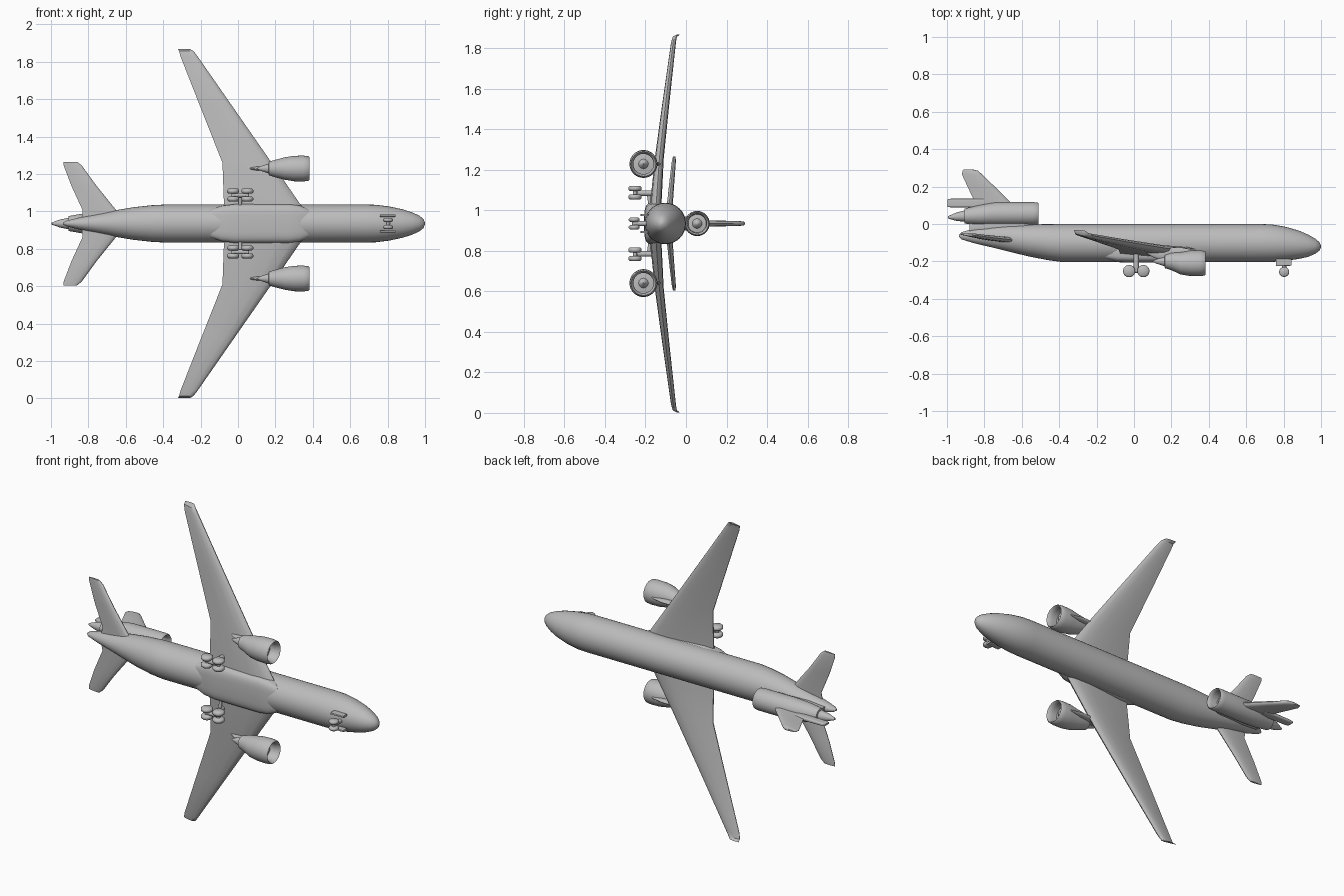
import bpy, bmesh, math
from mathutils import Vector

ZC = 0.935  # height of the centreline: nose points to +x, roof to +y, wings along z
grey = bpy.data.materials.new("plain_grey")
grey.diffuse_color = (0.5, 0.5, 0.5, 1)


def loft(name, rings, angle=40):
    """Skin a list of equal-length point rings and cap both ends."""
    bm = bmesh.new()
    rows = [[bm.verts.new(p) for p in ring] for ring in rings]
    n = len(rows[0])
    for a, b in zip(rows, rows[1:]):
        for i in range(n):
            bm.faces.new((a[i], a[(i + 1) % n], b[(i + 1) % n], b[i]))
    bm.faces.new(rows[0])
    bm.faces.new(rows[-1])
    bmesh.ops.recalc_face_normals(bm, faces=bm.faces)
    me = bpy.data.meshes.new(name)
    bm.to_mesh(me)
    bm.free()
    me.materials.append(grey)
    ob = bpy.data.objects.new(name, me)
    bpy.context.collection.objects.link(ob)
    bpy.ops.object.select_all(action='DESELECT')
    ob.select_set(True)
    bpy.context.view_layer.objects.active = ob
    bpy.ops.object.shade_smooth_by_angle(angle=math.radians(angle))
    return ob


def oval(x, y, z, ry, rz, power=1.0, n=32):
    """Ring across the x axis; power below 1 makes it boxier."""
    pts = []
    for i in range(n):
        a = 2 * math.pi * i / n
        c, s = math.cos(a), math.sin(a)
        pts.append((x, y + ry * math.copysign(abs(c) ** power, c),
                    z + rz * math.copysign(abs(s) ** power, s)))
    return pts


def body(name, stations, z=ZC, power=1.0):
    """Stations are (x, y centre, y radius, z radius)."""
    return loft(name, [oval(x, y, z, ry, rz, power) for x, y, ry, rz in stations])


# Cross-section of a lifting surface: (chord fraction from the nose, half thickness)
FOIL = [(0, 0), (.03, .5), (.12, .85), (.3, 1), (.6, .75), (.85, .4), (1, .12),
        (1, -.12), (.85, -.4), (.6, -.75), (.3, -1), (.12, -.85), (.03, -.5)]


def wing(name, sections, side):
    """Sections are (span, leading x, trailing x, leading y, trailing y, thickness)."""
    return loft(name, [[(a + (b - a) * f, ya + (yb - ya) * f + t / 2 * h, ZC + side * s)
                        for f, h in FOIL] for s, a, b, ya, yb, t in sections])


def tube(name, p, q, r, bevel=0.0, n=20):
    """Round bar from p to q, with optionally rounded ends."""
    p, q = Vector(p), Vector(q)
    d = (q - p).normalized()
    u = d.orthogonal().normalized()
    v = d.cross(u)
    steps = [(p, r), (q, r)]
    if bevel:
        steps = [(p, r - bevel), (p + d * bevel, r), (q - d * bevel, r), (q, r - bevel)]
    return loft(name, [[c + (u * math.cos(2 * math.pi * i / n) +
                             v * math.sin(2 * math.pi * i / n)) * k
                        for i in range(n)] for c, k in steps], 50)


# Fuselage, nose to tail
body("fuselage", [
    (1.0, -.12, .004, .004), (.992, -.12, .022, .024), (.97, -.119, .04, .042),
    (.93, -.116, .06, .06), (.88, -.111, .076, .076), (.81, -.106, .091, .091),
    (.74, -.103, .1, .1), (.68, -.102, .102, .102), (-.38, -.102, .102, .102),
    (-.46, -.097, .096, .098), (-.56, -.088, .086, .087), (-.66, -.077, .073, .07),
    (-.76, -.068, .057, .05), (-.85, -.064, .04, .032), (-.92, -.063, .02, .014),
    (-.935, -.063, .006, .005)])

# Flat-bottomed belly fairing
body("belly_fairing", [
    (.38, -.15, .04, .075), (.33, -.152, .053, .097), (.27, -.153, .054, .104),
    (-.02, -.153, .054, .104), (-.09, -.152, .052, .095), (-.15, -.15, .04, .075)], power=.55)

# Jet pods are revolved from (x, radius) with a hollow intake and a spinner
POD = [(.352, .002), (.34, .014), (.325, .024), (.322, .05), (.355, .05), (.375, .055),
       (.382, .061), (.376, .066), (.35, .069), (.3, .068), (.25, .06), (.2, .047),
       (.165, .036), (.163, .026), (.12, .012), (.1, .002)]
TAIL_POD = [(-.54, .002), (-.55, .014), (-.565, .024), (-.568, .045), (-.53, .047),
            (-.515, .051), (-.51, .056), (-.515, .06), (-.54, .062), (-.74, .062),
            (-.83, .053), (-.905, .04), (-.907, .03), (-.95, .022), (-.995, .006)]

for side, label in ((1, "left"), (-1, "right")):
    z = lambda s: ZC + side * s

    # Main wing with a short turned-up tip
    wing("wing_" + label, [
        (.03, .385, -.075, -.15, -.155, .06), (.1, .335, -.075, -.147, -.153, .056),
        (.325, .18, -.083, -.131, -.133, .044), (.615, -.022, -.198, -.098, -.094, .034),
        (.895, -.217, -.308, -.063, -.058, .024), (.922, -.238, -.315, -.057, -.05, .02),
        (.932, -.255, -.32, -.043, -.032, .014)], side)

    # Tailplane
    wing("tailplane_" + label, [
        (.01, -.6, -.84, -.088, -.076, .032), (.07, -.65, -.83, -.085, -.074, .03),
        (.2, -.755, -.89, -.073, -.064, .025), (.31, -.835, -.932, -.062, -.054, .02),
        (.33, -.86, -.932, -.06, -.054, .012)], side)

    # Wing engine and its pylon
    body("engine_" + label, [(x, -.2 - .01 * (x > .2), r, r) for x, r in POD], z(.294))
    body("engine_pylon_" + label, [
        (.32, -.15, .012, .006), (.25, -.15, .025, .011), (.15, -.162, .035, .013),
        (.1, -.155, .022, .01), (.065, -.147, .01, .005)], z(.294))

    # Main landing gear: leg, beam, axles and four wheels
    tube("main_leg_" + label, (.012, -.14, z(.15)), (.012, -.25, z(.15)), .014)
    tube("main_leg_brace_" + label, (.012, -.185, z(.15)), (.012, -.175, z(.08)), .009)
    tube("bogie_beam_" + label, (-.025, -.25, z(.152)), (.05, -.25, z(.152)), .012)
    for x in (-.026, .05):
        tube("axle_" + label, (x, -.252, z(.122)), (x, -.252, z(.182)), .01)
        for s in (.118, .16):
            tube("main_wheel_" + label, (x, -.252, z(s)), (x, -.252, z(s + .026)), .033, .008)

    # Nose wheel and bay door
    tube("nose_wheel_" + label, (.803, -.256, z(.008)), (.803, -.256, z(.03)), .027, .007)
    body("nose_gear_door_" + label, [(.842, -.205, .018, .006), (.76, -.205, .02, .006)],
         z(.042), .4)

# Nose leg and axle
tube("nose_leg", (.803, -.18, ZC), (.803, -.256, ZC), .012)
tube("nose_axle", (.803, -.256, ZC - .03), (.803, -.256, ZC + .03), .01)

# Tail engine above the fuselage, and the saddle joining them
body("tail_engine", [(x, .055 - .02 * max(0, (-x - .74) / .26), r, r) for x, r in TAIL_POD])
body("tail_engine_saddle", [
    (-.54, -.01, .015, .02), (-.6, -.01, .03, .035), (-.78, -.01, .035, .03),
    (-.88, -.02, .03, .015)], power=.7)

# Upright fin: sections run up y, (height, leading x, trailing x, thickness)
loft("fin", [[(a + (b - a) * f, y, ZC + t / 2 * h) for f, h in FOIL] for y, a, b, t in [
    (.06, -.61, -.85, .034), (.115, -.66, -.85, .032), (.2, -.745, -.89, .027),
    (.265, -.812, -.92, .024), (.285, -.835, -.917, .018), (.291, -.86, -.912, .01)]])

# Short trailing plate behind the fin base
body("fin_trailing_plate", [
    (-.8, .112, .023, .012), (-.98, .112, .023, .009), (-.997, .112, .02, .005)], power=.5)
